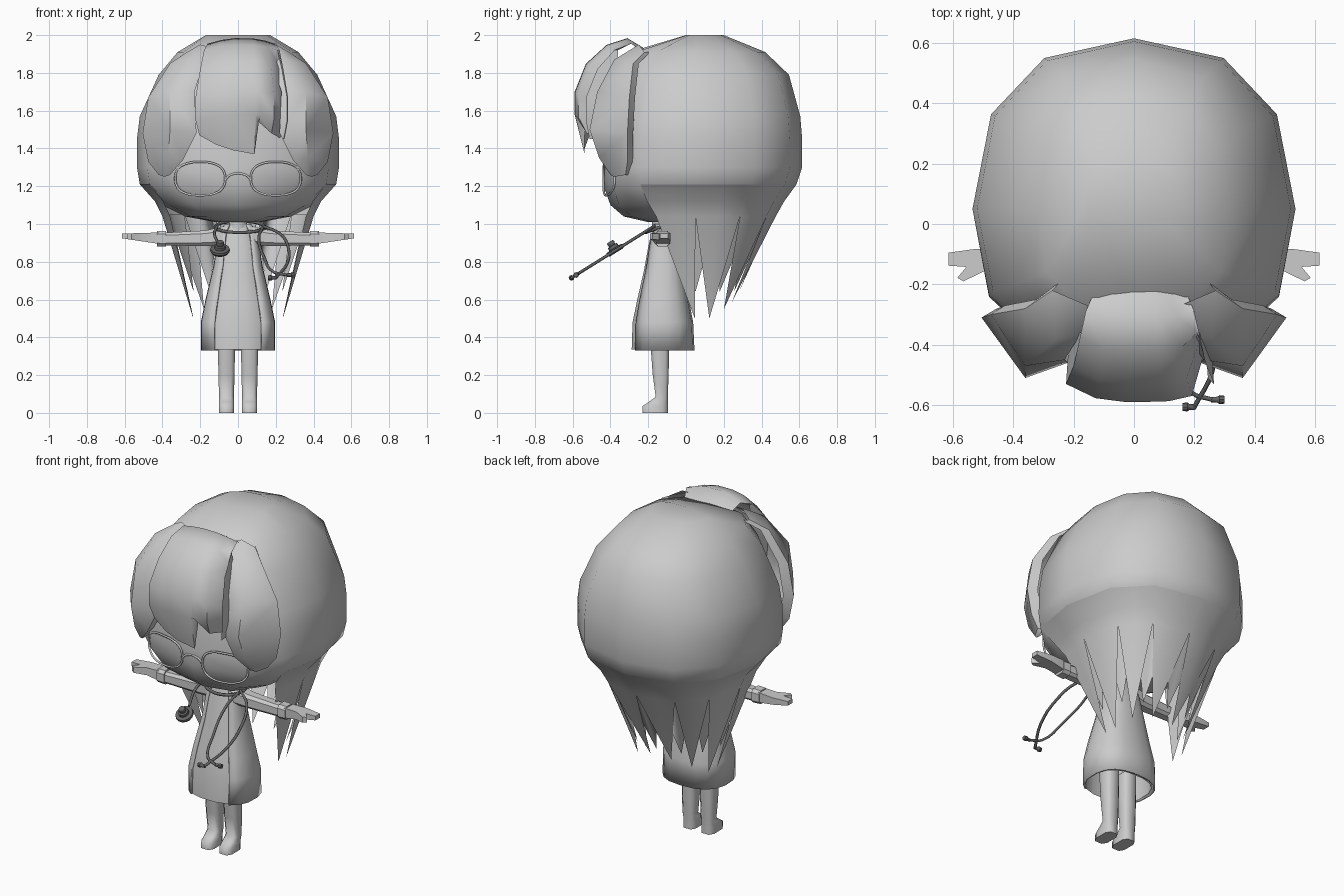
import bpy
import bmesh
from math import cos, sin, pi, radians
from mathutils import Vector

default_cube = bpy.data.objects.get("Cube")
if default_cube:
    bpy.data.objects.remove(default_cube, do_unlink=True)


def flat_colour(name, value):
    mat = bpy.data.materials.new(name)
    mat.use_nodes = True
    mat.diffuse_color = (value, value, value, 1)
    for node in mat.node_tree.nodes:
        if node.type == 'BSDF_PRINCIPLED':
            node.inputs["Base Color"].default_value = mat.diffuse_color
    return mat


grey = flat_colour("light grey", .6)
dark = flat_colour("dark grey", .13)


def build(name, verts, faces, angle=40, mat=grey):
    """Make a mesh object, weld it, and shade it smooth below the angle."""
    mesh = bpy.data.meshes.new(name)
    mesh.from_pydata([tuple(v) for v in verts], [], faces)
    bm = bmesh.new()
    bm.from_mesh(mesh)
    bmesh.ops.remove_doubles(bm, verts=bm.verts, dist=0.0005)
    bmesh.ops.recalc_face_normals(bm, faces=bm.faces)
    bm.to_mesh(mesh)
    bm.free()
    mesh.materials.append(mat)
    obj = bpy.data.objects.new(name, mesh)
    bpy.context.collection.objects.link(obj)
    bpy.ops.object.select_all(action='DESELECT')
    obj.select_set(True)
    bpy.context.view_layer.objects.active = obj
    bpy.ops.object.shade_smooth_by_angle(angle=radians(angle))
    return obj


def loft(name, rings, closed=True, caps=(True, True), angle=40, mat=grey):
    """Skin a list of equally long point rows."""
    n = len(rings[0])
    verts = [p for ring in rings for p in ring]
    faces = []
    for r in range(len(rings) - 1):
        for i in range(n if closed else n - 1):
            j = (i + 1) % n
            faces.append((r * n + i, r * n + j, (r + 1) * n + j, (r + 1) * n + i))
    if closed and caps[0]:
        faces.append(tuple(range(n)))
    if closed and caps[1]:
        faces.append(tuple(len(verts) - n + i for i in range(n)))
    return build(name, verts, faces, angle, mat)


def power(v, p):
    return (abs(v) ** p) * (1 if v >= 0 else -1)


def oval(phi, half, front, back, z, mid, p=0.9, cx=0.0, front_p=None):
    """Point on an oval with separate front and back depth and squareness."""
    if sin(phi) < 0 and front_p:
        p = front_p
    s = power(sin(phi), p)
    y = mid + s * ((back - mid) if s > 0 else (mid - front))
    return Vector((cx + half * power(cos(phi), p), y, z))


def rings_of(profile, n, mid=None, p=0.9, cx=0.0, turn=0.5, front_p=None):
    return [[oval(2 * pi * (i + turn) / n, half, front, back, z,
                  (front + back) / 2 if mid is None else mid, p, cx, front_p)
             for i in range(n)] for z, half, front, back in profile]


def tube(name, points, radius, cyclic=False, mat=dark):
    """Round cord through smooth control points."""
    curve = bpy.data.curves.new(name, 'CURVE')
    curve.dimensions = '3D'
    curve.bevel_depth = radius
    curve.bevel_resolution = 1
    curve.resolution_u = 4
    curve.use_fill_caps = True
    spline = curve.splines.new('BEZIER')
    spline.bezier_points.add(len(points) - 1)
    for knot, point in zip(spline.bezier_points, points):
        knot.co = point
        knot.handle_left_type = knot.handle_right_type = 'AUTO'
    spline.use_cyclic_u = cyclic
    curve.materials.append(mat)
    obj = bpy.data.objects.new(name, curve)
    bpy.context.collection.objects.link(obj)


def rod(name, start, axis, steps, sides=12):
    """Turned part: steps are (distance along axis, radius)."""
    turn = Vector(axis).to_track_quat('Z', 'Y')
    rings = [[Vector(start) + turn @ Vector((r * cos(2 * pi * i / sides),
                                             r * sin(2 * pi * i / sides), d))
              for i in range(sides)] for d, r in steps]
    loft(name, rings, mat=dark)


# Head with rounded hair crown
HEAD_MID = 0.05
nape = (1.21, .52, -.44, .585)
crown = [(2.0, .17, 0, .2), (1.91, .32, -.3, .42), (1.79, .42, -.36, .545),
         (1.57, .52, -.41, .605), (1.45, .535, -.43, .615), (1.3, .535, -.44, .615),
         nape, (1.1, .4, -.4, .47), (1.04, .28, -.33, .34), (1.01, .12, -.2, .15)]
loft("head_and_hair", rings_of(crown, 12, HEAD_MID, .85, turn=0, front_p=.75), angle=60)

# Hanging hair with long pointed strands, continuing the facets of the crown
strand_tips = [.5, .5, .55, .58, .58, .55, .5, .5]
count = len(strand_tips)


def tail_point(step, z, half, front, back, mid=HEAD_MID):
    corners = [oval(radians(15 * s - 30), half, front, back, z, mid, .85, 0, .75)
               for s in ((step - 1, step + 1) if step % 2 else (step, step))]
    return (corners[0] + corners[1]) / 2


tail_rows = [[tail_point(s, *row) for s in range(2 * count + 1)]
             for row in (nape, (1.12, .44, -.38, .52), (1.04, .4, -.3, .475))]
verts = [p for row in tail_rows for p in row]
wide = 2 * count + 1
faces = [(r * wide + i, r * wide + i + 1, (r + 1) * wide + i + 1, (r + 1) * wide + i)
         for r in range(2) for i in range(2 * count)]
for k, tip in enumerate(strand_tips):
    base = 2 * wide + 2 * k
    verts.append(tail_point(2 * k + 1, tip, .25, -.02, .25, .075))
    faces += [(base, base + 1, len(verts) - 1), (base + 1, base + 2, len(verts) - 1)]
build("hanging_strands", verts, faces, 60)

# Inner layer of strands overlapping the gaps
verts, faces = [], []
for k in range(1, count):
    n = len(verts)
    verts += [tail_point(2 * k + s, 1.05, .393, -.29, .467) for s in (-1, 0, 1)]
    verts.append(tail_point(2 * k, .64, .265, -.05, .28))
    faces += [(n, n + 1, n + 3), (n + 1, n + 2, n + 3)]
build("inner_strands", verts, faces)

# Central fringe, with a stepped lower edge
across = [-1, -.6, -.2, .3, .4, .7, 1]
hem = [1.47, 1.42, 1.39, 1.37, 1.54, 1.48, 1.45]
fringe_rows = [(.15, -.22, -.22, 1.93), (.18, -.29, -.31, 1.985), (.2, -.38, -.42, 1.95),
               (.22, -.47, -.53, 1.85), (.245, -.53, -.59, 1.7), (.245, -.53, -.59, 1.58)]
rows = []
for half, edge, centre, z in fringe_rows:
    rows.append([Vector((.02 + half * t, centre + (edge - centre) * abs(t) ** 3,
                         z - .03 * t * t)) for t in across])
rows.append([Vector((.02 + .225 * t, -.54 + .03 * t * t, z)) for t, z in zip(across, hem)])
for row in rows:
    for at, end in ((0, row[0]), (len(row), row[-1])):
        row.insert(at, Vector((end.x * .95, max(end.y, -.36), end.z)))
loft("fringe", rows, closed=False, angle=60)

# Side locks framing the face: outer edge, ridge and inner edge per row
lock_rows = [((.27, -.22, 1.91), (.2, -.25, 1.95), (.13, -.28, 1.93)),
             ((.36, -.28, 1.85), (.26, -.38, 1.87), (.18, -.37, 1.86)),
             ((.475, -.3, 1.67), (.36, -.47, 1.7), (.23, -.45, 1.7)),
             ((.505, -.31, 1.48), (.36, -.51, 1.5), (.22, -.46, 1.48)),
             ((.475, -.31, 1.33), (.37, -.46, 1.35), (.29, -.45, 1.34)),
             ((.42, -.32, 1.26), (.39, -.38, 1.25), (.36, -.4, 1.26))]
for side, word in ((1, "left"), (-1, "right")):
    rows = [[Vector((side * x, y, z)) for x, y, z in row] for row in lock_rows]
    for row in rows:
        row.insert(0, Vector((row[0].x * .9, row[0].y + .03, row[0].z)))
        row.append(Vector((row[-1].x, max(row[-1].y, -.34), row[-1].z)))
    loft(word + "_side_lock", rows, closed=False, angle=60)


# Glasses lying on the face
def on_face(x, z):
    t = abs(x) / .525
    return Vector((x, HEAD_MID - .487 * (1 - t ** 2.67) ** .375, z))


for side, word in ((1, "left"), (-1, "right")):
    rim = [on_face(side * .2 + .132 * power(cos(a), .8), 1.24 + .088 * power(sin(a), .8))
           for a in (2 * pi * i / 12 for i in range(12))]
    tube(word + "_glasses_rim", rim, .006, True, grey)
tube("glasses_bridge", [on_face(x, z) for x, z in ((-.07, 1.23), (-.04, 1.26),
                                                   (.04, 1.26), (.07, 1.23))], .006, mat=grey)

# Neck, dress and open coat
loft("neck", rings_of([(.94, .05, -.18, -.08), (1.06, .05, -.18, -.08)], 10))
dress = [(.335, .182, -.29, .02), (.48, .182, -.285, .015), (.6, .155, -.26, 0),
         (.75, .122, -.225, -.015), (.9, .1, -.197, -.045), (1.0, .06, -.17, -.09)]
loft("dress", rings_of(dress, 16, p=.8), caps=(False, True))
coat = [(.33, .198, -.295, .045), (.48, .198, -.29, .038), (.6, .173, -.267, .015),
        (.78, .13, -.225, -.01), (.9, .112, -.203, -.035), (.96, .1, -.19, -.06),
        (1.0, .07, -.175, -.08)]
opening = radians(35)
coat_rings = [[oval(-pi / 2 + opening + (2 * pi - 2 * opening) * i / 14, half, front, back,
                    z, (front + back) / 2, .8) for i in range(15)]
              for z, half, front, back in coat]
shell = loft("coat", coat_rings, closed=False)
thick = shell.modifiers.new("cloth", 'SOLIDIFY')
thick.thickness = .01

# Legs and arms
leg = [(.42, .048, -.195, -.085), (.2, .045, -.178, -.09), (.085, .041, -.162, -.095),
       (.06, .041, -.197, -.094), (.035, .042, -.234, -.093), (0, .042, -.234, -.093)]
arm = [(.06, .054, .94), (.17, .043, .925), (.38, .036, .92)]
cuff = [(.38, .044, .922), (.43, .042, .922)]
hand = [(.42, -.09), (.52, -.082), (.615, -.095), (.615, -.138), (.555, -.142),
        (.585, -.178), (.565, -.19), (.5, -.158), (.42, -.158)]
for side, word in ((1, "left"), (-1, "right")):
    loft(word + "_leg", rings_of(leg, 8, p=.6, cx=side * .061), angle=60)
    for part, profile in (("sleeve", arm), ("cuff", cuff)):
        rings = [[Vector((side * x, -.125 + r * power(cos(a), .6), z + r * power(sin(a), .6)))
                  for a in (2 * pi * (i + .5) / 8 for i in range(8))] for x, r, z in profile]
        loft(word + "_" + part, rings)
    loft(word + "_hand", [[Vector((side * x, y, z + (.42 - x) * slope)) for x, y in hand]
                          for z, slope in ((.895, -.15), (.955, .03))], angle=30)


# Stethoscope hanging in a sloping plane in front of the chest
def sloped(x, z):
    return Vector((x, -.15 - (1 - z) * 1.6, z))


collar = [Vector((.01 + .13 * cos(a), -.13 + .085 * sin(a), .985 + .03 * sin(a)))
          for a in (2 * pi * i / 10 for i in range(10))]
tube("stethoscope_collar", collar, .009, True)
tube("chest_piece_cord", [sloped(x, z) for x, z in ((-.11, .99), (-.125, .95), (-.1, .89))], .008)
tube("outer_ear_tube", [sloped(x, z) for x, z in
                        ((.13, .99), (.22, .95), (.265, .88), (.26, .79), (.2, .715))], .008)
tube("inner_ear_tube", [sloped(x, z) for x, z in
                        ((.13, .98), (.11, .93), (.14, .82), (.19, .745), (.26, .73))], .008)
for name, x, z, aim in (("left_ear_tip", .255, .73, 1), ("right_ear_tip", .205, .715, -1)):
    rod(name, sloped(x, z), (aim, 0, 0), ((0, .009), (.022, .01), (.028, .015), (.045, .013)), 8)
rod("chest_piece", sloped(-.095, .86), (0, -.53, .85),
    ((-.012, .045), (0, .053), (.012, .05), (.014, .03), (.03, .028), (.032, .018),
     (.046, .022), (.055, .018)), 14)
